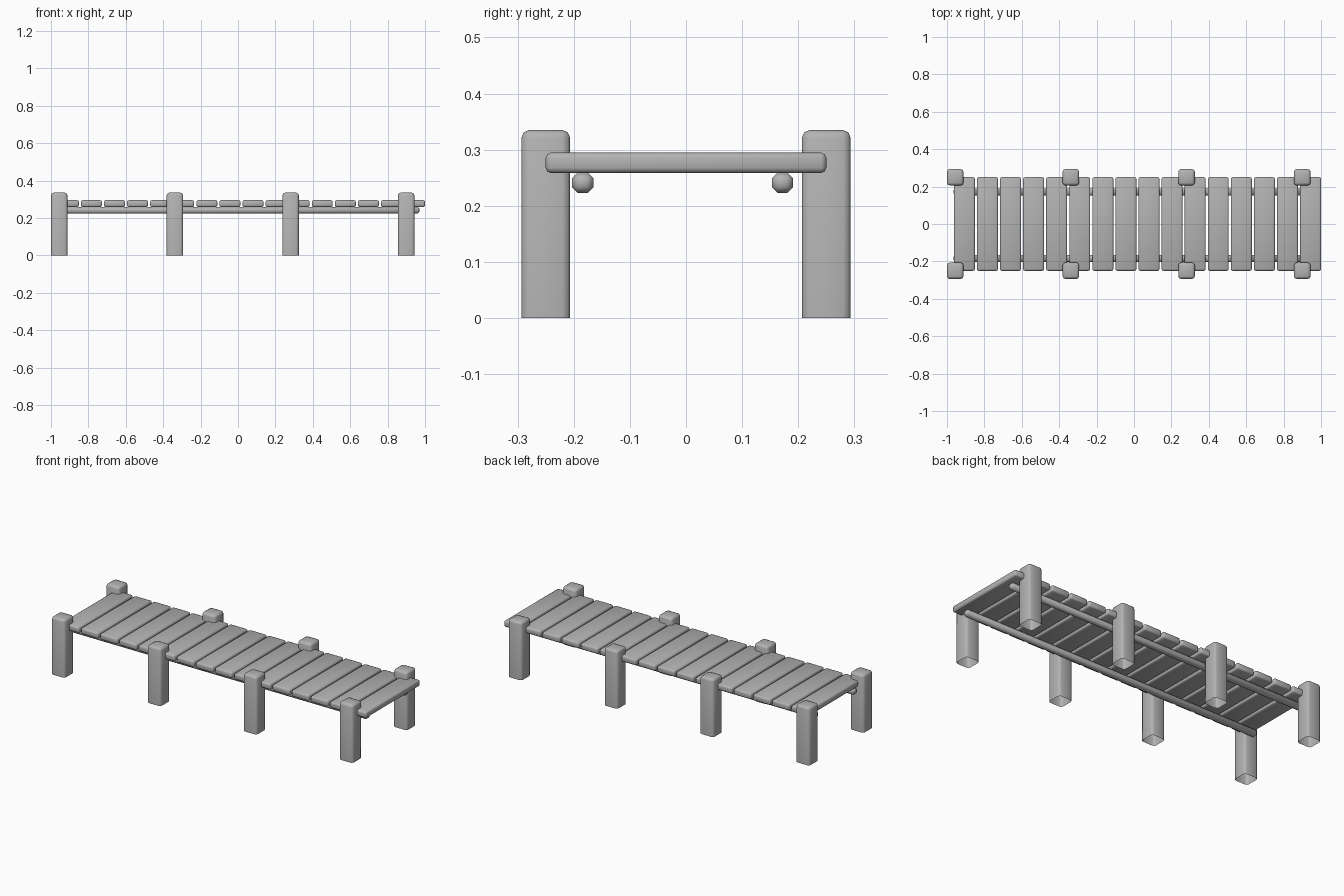
import bpy, bmesh

if "Cube" in bpy.data.objects:
    bpy.data.objects.remove(bpy.data.objects["Cube"])

# Dark grey timber
wood = bpy.data.materials.new("dark_timber")
wood.diffuse_color = (0.45, 0.45, 0.45, 1)
wood.use_nodes = True
wood.node_tree.nodes["Principled BSDF"].inputs["Base Color"].default_value = wood.diffuse_color


def rounded_box(name, center, size, bevel, segments=2, open_bottom=False):
    """Box with rounded edges; optionally without its bottom face."""
    bm = bmesh.new()
    bmesh.ops.create_cube(bm, size=1)
    for v in bm.verts:
        v.co = [v.co[i] * size[i] + center[i] for i in range(3)]
    low = center[2] - size[2] / 2
    edges = bm.edges[:]
    if open_bottom:
        edges = [e for e in edges if any(v.co.z > low + 1e-5 for v in e.verts)]
    bmesh.ops.bevel(bm, geom=edges, offset=bevel, segments=segments,
                    profile=0.5, affect='EDGES')
    if open_bottom:
        bottom = [f for f in bm.faces
                  if all(abs(v.co.z - low) < 1e-5 for v in f.verts)]
        bmesh.ops.delete(bm, geom=bottom, context='FACES')
    mesh = bpy.data.meshes.new(name)
    bm.to_mesh(mesh)
    bm.free()
    mesh.materials.append(wood)
    obj = bpy.data.objects.new(name, mesh)
    bpy.context.collection.objects.link(obj)
    bpy.ops.object.select_all(action='DESELECT')
    obj.select_set(True)
    bpy.context.view_layer.objects.active = obj
    bpy.ops.object.shade_smooth_by_angle(angle=0.9)
    return obj


# Deck planks laid across the dock
for i in range(16):
    rounded_box(f"plank_{i + 1}", (-0.907 + i * 0.1234, 0, 0.2765),
                (0.112, 0.50, 0.036), 0.009)

for side, label, rail_y in ((-1, "front", -0.184), (1, "back", 0.172)):
    # Long rail carrying the planks, with chamfered edges
    rounded_box(f"{label}_rail", (0.003, rail_y, 0.241),
                (1.934, 0.038, 0.036), 0.01, segments=1)
    # Square posts standing on the ground
    for i in range(4):
        rounded_box(f"{label}_post_{i + 1}",
                    (-0.956 + i * 0.6185, side * 0.25, 0.1675),
                    (0.088, 0.087, 0.335), 0.014, open_bottom=True)
